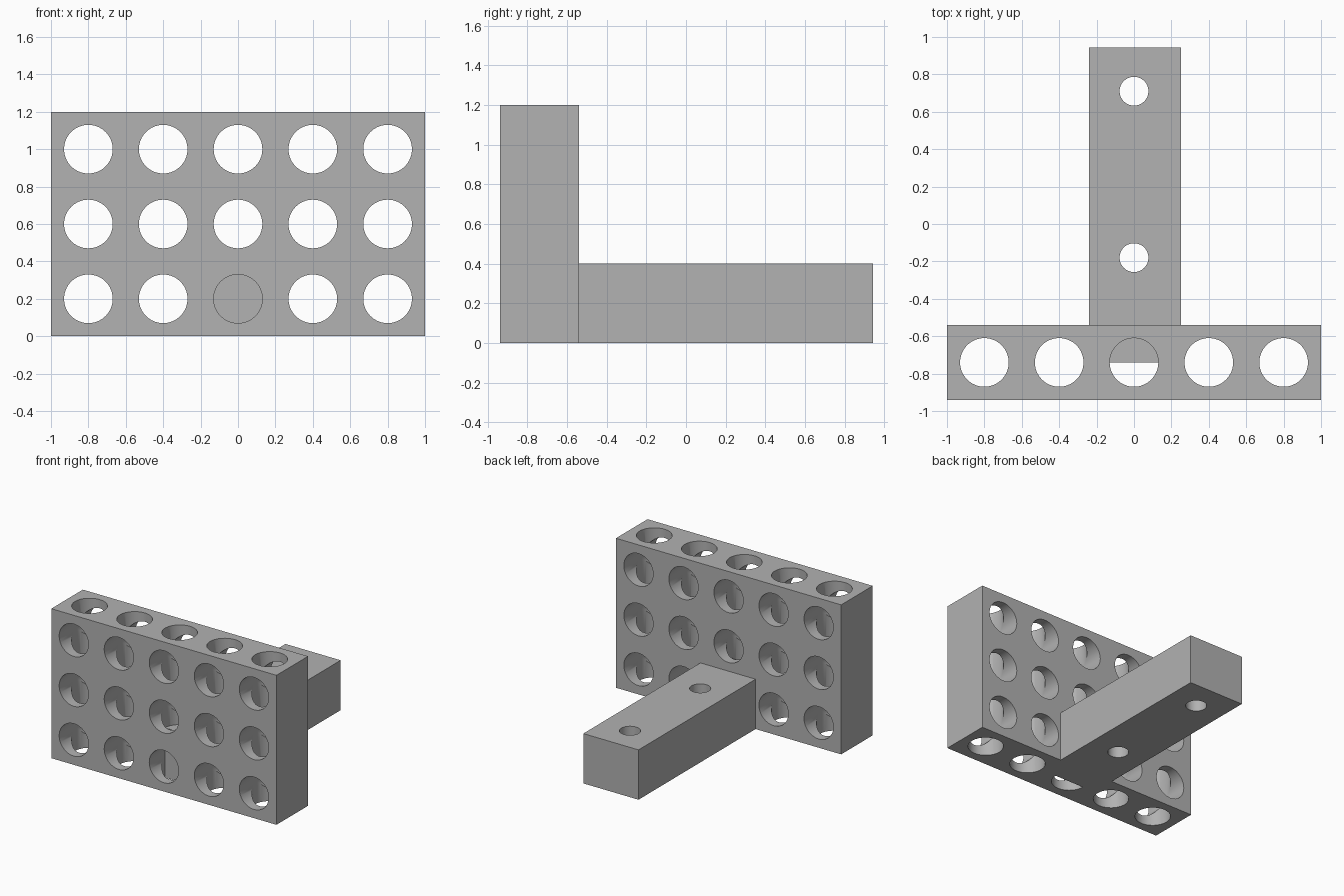
import bpy
import bmesh
from mathutils import Matrix, Vector
from math import pi, radians

cube = bpy.data.objects.get("Cube")
if cube:
    bpy.data.objects.remove(cube, do_unlink=True)

GREY = (0.445, 0.445, 0.445, 1)
grey = bpy.data.materials.new("plain grey")
grey.use_nodes = True
grey.diffuse_color = GREY
grey.node_tree.nodes["Principled BSDF"].inputs["Base Color"].default_value = GREY


def finish(bm, name):
    mesh = bpy.data.meshes.new(name)
    bm.to_mesh(mesh)
    bm.free()
    obj = bpy.data.objects.new(name, mesh)
    bpy.context.collection.objects.link(obj)
    return obj


def block(name, low, high):
    low, high = Vector(low), Vector(high)
    bm = bmesh.new()
    matrix = Matrix.Translation((low + high) / 2) @ Matrix.Diagonal((*(high - low), 1))
    bmesh.ops.create_cube(bm, size=1, matrix=matrix)
    obj = finish(bm, name)
    obj.data.materials.append(grey)
    return obj


def drill(target, name, centres, radius, turn=Matrix()):
    """Cut a row or grid of parallel round holes through the target."""
    bm = bmesh.new()
    for centre in centres:
        bmesh.ops.create_cone(bm, cap_ends=True, segments=64, radius1=radius,
                              radius2=radius, depth=4,
                              matrix=Matrix.Translation(centre) @ turn)
    cutter = finish(bm, name)
    cutter.hide_render = True
    cutter.data.materials.append(grey)
    mod = target.modifiers.new(name, "BOOLEAN")
    mod.operation, mod.solver, mod.object = "DIFFERENCE", "EXACT", cutter
    bpy.context.view_layer.objects.active = target
    bpy.ops.object.modifier_apply(modifier=mod.name)
    bpy.data.objects.remove(cutter, do_unlink=True)


# Upright plate with a grid of holes front to back and a row top to bottom
MID_Y = -0.74
columns = [(i - 2) * 0.4 for i in range(5)]
rows = [0.2, 0.6, 1.0]
plate = block("drilled_plate", (-1, -0.94, 0), (1, -0.54, 1.2))
drill(plate, "front_holes", [(x, MID_Y, z) for x in columns for z in rows],
      0.13, Matrix.Rotation(pi / 2, 4, "X"))
drill(plate, "upright_holes", [(x, MID_Y, 0.6) for x in columns], 0.13)

# Rear arm, its front end sunk halfway into the plate
arm = block("rear_arm", (-0.24, MID_Y, 0), (0.25, 0.945, 0.4))
drill(arm, "arm_holes", [(0, y, 0.2) for y in (-0.18, 0.71)], 0.077)

# Smooth hole walls, crisp edges
bpy.ops.object.select_all(action="DESELECT")
for obj in (plate, arm):
    obj.select_set(True)
bpy.context.view_layer.objects.active = plate
bpy.ops.object.shade_smooth_by_angle(angle=radians(30))
